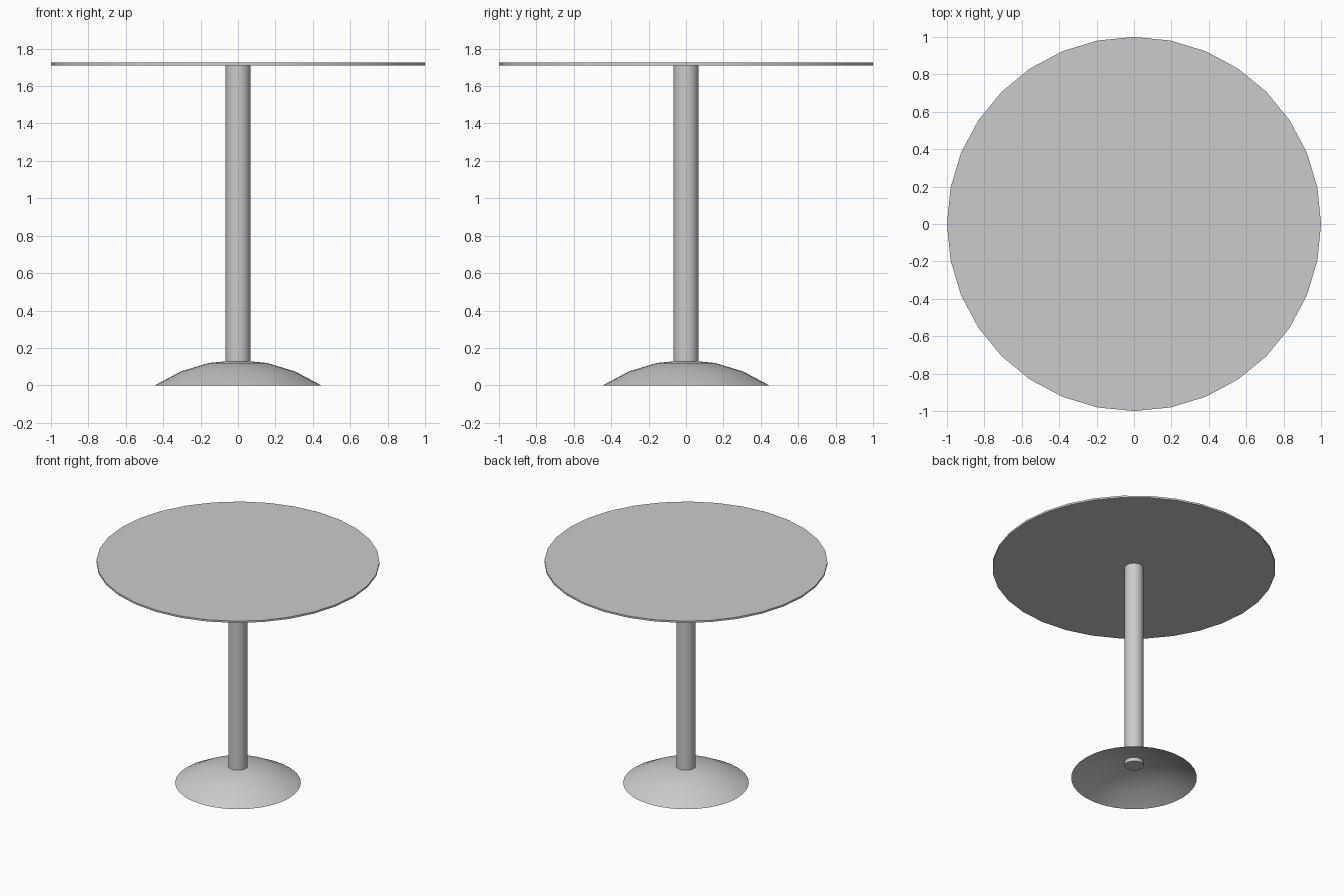
import bpy, bmesh, math

if "Cube" in bpy.data.objects:
    bpy.data.objects.remove(bpy.data.objects["Cube"])

SIDES = 32


def smooth(obj):
    bpy.ops.object.select_all(action='DESELECT')
    obj.select_set(True)
    bpy.context.view_layer.objects.active = obj
    bpy.ops.object.shade_smooth_by_angle(angle=math.radians(30))


def disc(name, radius, z0, z1):
    bpy.ops.mesh.primitive_cylinder_add(vertices=SIDES, radius=radius, depth=z1 - z0,
                                        location=(0, 0, (z0 + z1) / 2))
    obj = bpy.context.object
    obj.name = name
    smooth(obj)
    return obj


# Round table top and central column (column foot ends just inside the dome)
disc("table_top", 1.0, 1.711, 1.725)
disc("column", 0.067, 0.098, 1.711)

# Domed foot: open cap cut from the top three rings of a sphere
R = 0.8
rim_angle = math.radians(33.75)
bpy.ops.mesh.primitive_uv_sphere_add(segments=SIDES, ring_count=16, radius=R)
foot = bpy.context.object
foot.name = "domed_foot"
rim_z = R * math.cos(rim_angle)
bm = bmesh.new()
bm.from_mesh(foot.data)
bmesh.ops.delete(bm, geom=[v for v in bm.verts if v.co.z < rim_z - 0.001], context='VERTS')
bmesh.ops.translate(bm, verts=bm.verts, vec=(0, 0, -rim_z))
bm.to_mesh(foot.data)
bm.free()
smooth(foot)
